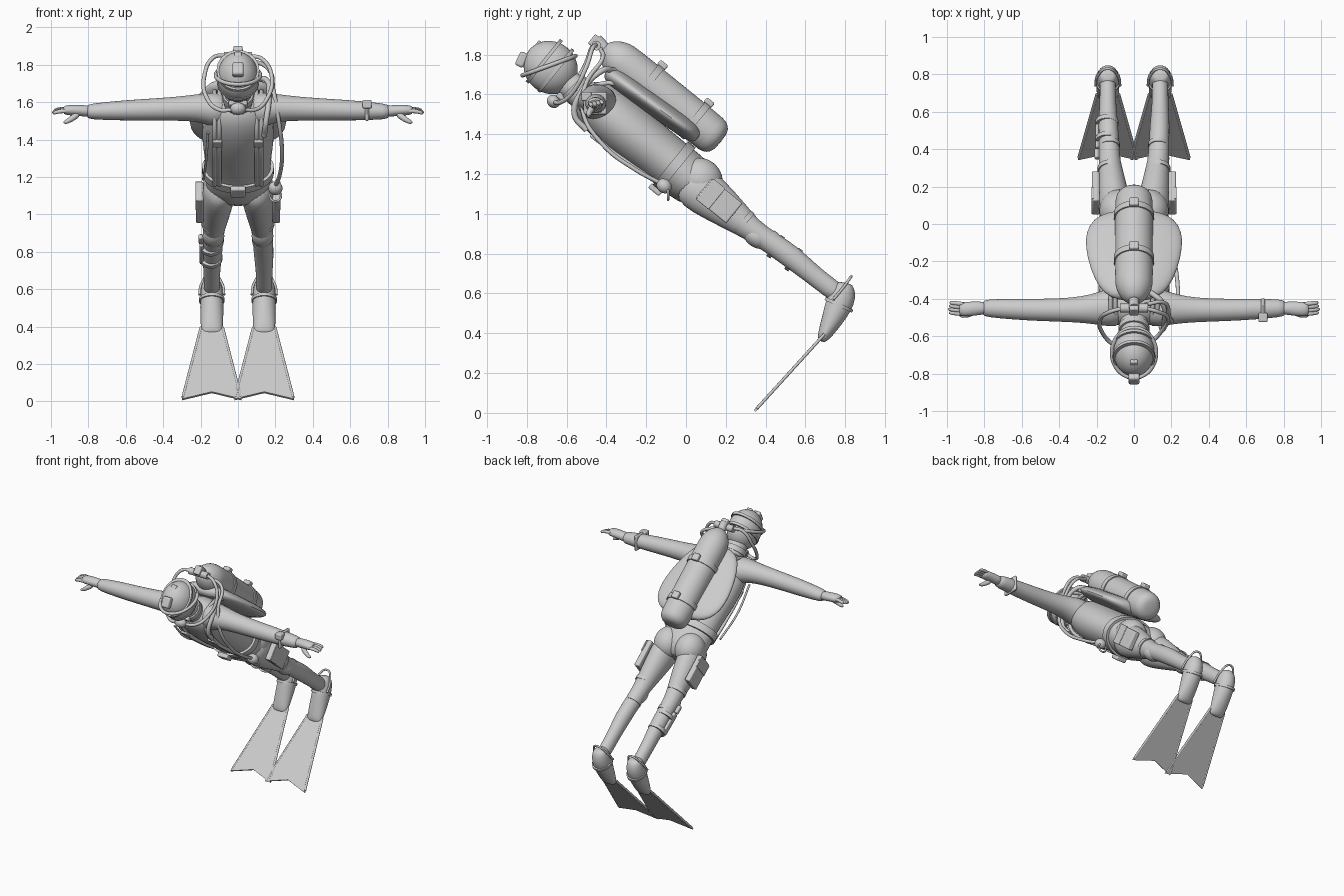
import bpy, bmesh, math
from mathutils import Vector, Matrix

if "Cube" in bpy.data.objects:
    bpy.data.objects.remove(bpy.data.objects["Cube"])

gray = bpy.data.materials.new("plain_gray")
gray.use_nodes = True
gray.diffuse_color = (0.6, 0.6, 0.6, 1)
gray.node_tree.nodes["Principled BSDF"].inputs["Base Color"].default_value = (0.6, 0.6, 0.6, 1)

TILT = -0.68
ROT = Matrix.Rotation(TILT, 3, 'X')


def body(x, s, t):
    """Point in the tilted body frame: s runs head to feet, t runs belly to back."""
    return ROT @ Vector((x, s, t))


def finish(name, bm, subdiv=0, bevel=0):
    bmesh.ops.recalc_face_normals(bm, faces=bm.faces)
    me = bpy.data.meshes.new(name)
    bm.to_mesh(me)
    bm.free()
    ob = bpy.data.objects.new(name, me)
    bpy.context.collection.objects.link(ob)
    me.materials.append(gray)
    if bevel:
        m = ob.modifiers.new("bevel", 'BEVEL')
        m.width, m.segments = bevel, 3
    if subdiv:
        ob.modifiers.new("smooth", 'SUBSURF').levels = subdiv
        ob.modifiers["smooth"].render_levels = subdiv
    bpy.ops.object.select_all(action='DESELECT')
    bpy.context.view_layer.objects.active = ob
    ob.select_set(True)
    bpy.ops.object.shade_smooth_by_angle(angle=math.radians(40))
    return ob


def loft(name, stations, ref=(1, 0, 0), sides=20, subdiv=1):
    """Skin elliptical rings given as (centre, half width along ref, half depth)."""
    bm = bmesh.new()
    pts = [Vector(c) for c, a, b in stations]
    rings = []
    for i, (c, a, b) in enumerate(stations):
        tan = (pts[min(i + 1, len(pts) - 1)] - pts[max(i - 1, 0)]).normalized()
        u = Vector(ref)
        u = (u - tan * u.dot(tan)).normalized()
        v = tan.cross(u)
        rings.append([bm.verts.new(pts[i] + u * a * math.cos(k * math.tau / sides)
                                   + v * b * math.sin(k * math.tau / sides)) for k in range(sides)])
    for r, q in zip(rings, rings[1:]):
        for k in range(sides):
            j = (k + 1) % sides
            bm.faces.new((r[k], r[j], q[j], q[k]))
    bm.faces.new(rings[0])
    bm.faces.new(rings[-1])
    return finish(name, bm, subdiv)


def band(name, p, q, a, b):
    return loft(name, [(p, a, b), (q, a, b)], sides=40, subdiv=0)


def ball(name, loc, size, rot=TILT):
    bm = bmesh.new()
    mat = Matrix.Translation(loc) @ Matrix.Rotation(rot, 4, 'X') @ Matrix.Diagonal((*size, 1))
    bmesh.ops.create_uvsphere(bm, u_segments=32, v_segments=20, radius=1, matrix=mat)
    return finish(name, bm)


def box(name, loc, size, rot=TILT, bevel=0.008):
    bm = bmesh.new()
    mat = Matrix.Translation(loc) @ Matrix.Rotation(rot, 4, 'X') @ Matrix.Diagonal((*size, 1))
    bmesh.ops.create_cube(bm, size=1, matrix=mat)
    return finish(name, bm, bevel=bevel)


def hose(name, pts, r=0.01, cyclic=False):
    cu = bpy.data.curves.new(name, 'CURVE')
    cu.dimensions, cu.bevel_depth, cu.bevel_resolution = '3D', r, 3
    cu.use_fill_caps = True
    sp = cu.splines.new('BEZIER')
    sp.bezier_points.add(len(pts) - 1)
    sp.use_cyclic_u = cyclic
    for bp, p in zip(sp.bezier_points, pts):
        bp.co = p
        bp.handle_left_type = bp.handle_right_type = 'AUTO'
    cu.materials.append(gray)
    ob = bpy.data.objects.new(name, cu)
    bpy.context.collection.objects.link(ob)


# Torso, neck and belt
loft("torso", [(body(0, s, t), a, b) for s, t, a, b in (
    (-1.43, .93, .05, .04), (-1.40, .93, .12, .09), (-1.34, .925, .18, .125), (-1.22, .92, .195, .145),
    (-1.08, .92, .195, .14), (-.94, .925, .18, .13), (-.8, .925, .175, .13),
    (-.7, .925, .18, .13), (-.63, .93, .15, .1), (-.59, .93, .08, .05))])
loft("neck", [((0, -.48, 1.56), .09, .09), ((0, -.56, 1.63), .07, .07), ((0, -.64, 1.69), .075, .075)])
band("neck_seal", (0, -.55, 1.615), (0, -.575, 1.64), .082, .082)
band("belt", body(0, -.85, .925), body(0, -.80, .925), .192, .142)
box("belt_buckle", body(0, -.825, .775), (.08, .07, .03))

# Head, hood seams, mask and mouthpiece
ball("head", (0, -.68, 1.735), (.11, .14, .13))
for i, (off, r) in enumerate(((-.035, .118), (.04, .118))):
    c = Vector((0, -.685, 1.745)) + ROT @ Vector((0, off, 0))
    e = ROT @ Vector((0, .009, 0))
    band("hood_strap_%d" % i, c - e, c + e, r - .004, .137)
c = Vector((0, -.685, 1.735))
hose("mask_rim", [c + Matrix.Rotation(.35, 3, 'X') @ Vector((.118 * math.cos(k * math.tau / 12),
     .142 * math.sin(k * math.tau / 12), .01)) for k in range(12)], .011, True)
box("head_lamp", (0, -.825, 1.775), (.06, .045, .075), -.45, .012)
box("lamp_bracket", (0, -.745, 1.84), (.04, .03, .06), -.6)
ball("mouthpiece", (0, -.665, 1.565), (.042, .035, .032))
box("mouthpiece_tube", (0, -.63, 1.59), (.1, .04, .03))

# Buoyancy wing: flat rounded outline following the back
wing = [(-1.39, .07, .02), (-1.375, .13, .04), (-1.32, .185, .052), (-1.2, .235, .052),
        (-1.05, .262, .052), (-.95, .258, .052), (-.87, .22, .05), (-.83, .15, .035), (-.82, .08, .02)]
loft("buoyancy_wing", [(body(0, s, 1.10 + (s + 1.1) * .06), a, b) for s, a, b in wing], sides=28)

# Tank, its bands and valve
loft("tank", [(body(0, s, 1.169), r, r) for s, r in (
    (-1.475, .03), (-1.46, .05), (-1.43, .078), (-1.38, .098), (-1.34, .102), (-1.1, .102), (-.8, .102),
    (-.76, .098), (-.73, .075), (-.72, .04))], sides=24)
for s in (-1.19, -.89):
    band("tank_band", body(0, s - .018, 1.169), body(0, s + .018, 1.169), .108, .108)
    box("band_buckle", body(0, s, 1.285), (.05, .05, .03))
loft("tank_valve", [(body(0, -1.47, 1.169), .028, .028), (body(0, -1.53, 1.18), .026, .026)], subdiv=0)
loft("valve_crossbar", [((-.075, -.45, 1.845), .024, .024), ((.075, -.45, 1.845), .024, .024)],
     ref=(0, 1, 0), subdiv=0)
box("first_stage", (0, -.455, 1.865), (.05, .05, .06))

# Hoses
hose("air_hose", [(-.06, -.45, 1.85), (-.13, -.47, 1.84), (-.18, -.51, 1.74), (-.17, -.58, 1.63),
                  (-.10, -.65, 1.56), (-.03, -.67, 1.56)], .011)
hose("spare_hose", [(.06, -.45, 1.85), (.13, -.47, 1.83), (.18, -.5, 1.74), (.15, -.57, 1.61),
                    (.09, -.63, 1.56), (.03, -.66, 1.56)], .011)
hose("gauge_hose", [(.06, -.43, 1.83), (.16, -.42, 1.78), (.19, -.5, 1.66), (.215, -.52, 1.52),
                    (.235, -.42, 1.35), (.225, -.25, 1.22), (.2, -.12, 1.15)], .011)
hose("inflator_hose", [(.08, -.36, 1.72), (.15, -.42, 1.72), (.165, -.52, 1.62), (.15, -.56, 1.5),
                       (.14, -.5, 1.42)], .015)
hose("waist_cord", [body(-.16, -1.3, .80), body(-.17, -1.1, .78), body(-.185, -.85, .84)], .007)
ball("gauge", (.2, -.11, 1.14), (.038, .04, .035))
hose("gauge_ring", [(.2 + .03 * math.cos(k), -.09, 1.1 + .03 * math.sin(k)) for k in (0, 1.57, 3.14, 4.71)],
     .006, True)

for side, label in ((1, "left"), (-1, "right")):
    # Shoulder harness
    for x, nm in ((.10, "inner"), (.125, "outer")):
        hose("%s_%s_harness" % (label, nm), [body(side * x, s, t) for s, t in (
            (-.84, .81), (-1.0, .795), (-1.2, .792), (-1.33, .83), (-1.40, .93), (-1.36, 1.03), (-1.28, 1.08))], .012)
    box(label + "_harness_clip", body(side * .11, -1.22, .785), (.05, .06, .02))
    # Arm, cuff and hand
    loft(label + "_arm", [((side * x, y, z), a, b) for x, y, z, a, b in (
        (.06, -.44, 1.55, .11, .10), (.15, -.45, 1.565, .10, .09), (.22, -.455, 1.57, .08, .073),
        (.33, -.46, 1.565, .065, .064), (.5, -.46, 1.56, .06, .058), (.65, -.455, 1.555, .056, .053),
        (.79, -.45, 1.55, .048, .042), (.81, -.45, 1.55, .038, .034))], ref=(0, 1, 0))
    loft(label + "_palm", [((side * x, y, z), a, b) for x, y, z, a, b in (
        (.78, -.45, 1.55, .034, .032), (.83, -.45, 1.555, .036, .03), (.88, -.455, 1.558, .04, .03),
        (.92, -.455, 1.558, .038, .026), (.935, -.455, 1.556, .03, .02))], ref=(0, 1, 0))
    for k in range(4):
        y, z = -.483 + .018 * k, 1.553 + .004 * k
        loft(label + "_finger", [((side * q, y + .1 * (q - .9), z - h), r, r) for q, h, r in (
            (.9, 0, .012), (.95, 0, .012), (.98, .008, .011), (.995 - .006 * abs(k - 1), .015, .006))],
            ref=(0, 1, 0), sides=10)
    loft(label + "_thumb", [((side * x, y, z), r, r) for x, y, z, r in (
        (.85, -.465, 1.54, .02), (.885, -.485, 1.515, .017), (.915, -.49, 1.495, .013),
        (.935, -.49, 1.49, .007))], ref=(0, 1, 0), sides=10)
    # Leg, buttock and knee pad
    ball(label + "_buttock", body(side * .085, -.68, .955), (.1, .115, .108))
    loft(label + "_leg", [((side * x, y, z), a, b) for x, y, z, a, b in (
        (.09, .0, 1.18, .08, .10), (.1, .06, 1.13, .09, .12), (.11, .14, 1.07, .086, .108),
        (.12, .25, .985, .07, .082), (.13, .33, .92, .058, .058), (.133, .42, .86, .054, .056),
        (.138, .53, .785, .054, .06), (.14, .63, .70, .045, .05), (.14, .72, .63, .043, .05),
        (.14, .79, .58, .045, .05))])
    ball(label + "_knee_pad", (side * .131, .35, .885), (.058, .075, .05))
    for p, q, w in (((.28, .965), (.30, .948), .069), ((.41, .87), (.43, .855), .058)):
        band(label + "_knee_trim", (side * .13, *p), (side * .13, *q), w - .004, w)
    # Thigh pocket
    box(label + "_thigh_pocket", (side * .205, .165, 1.065), (.04, .2, .13))
    box(label + "_pocket_flap", (side * .222, .125, 1.1), (.012, .08, .136), bevel=.004)
    # Foot pocket, heel strap and fin blade
    loft(label + "_foot", [((side * .14, y, z), a, b) for y, z, a, b in (
        (.80, .655, .03, .03), (.797, .64, .05, .05), (.787, .595, .06, .07), (.768, .54, .063, .07),
        (.735, .47, .063, .055), (.70, .40, .06, .038), (.683, .37, .055, .025), (.677, .36, .04, .012))])
    band(label + "_foot_rim", (side * .14, .772, .55), (side * .14, .765, .535), .068, .076)
    hose(label + "_heel_strap", [(side * .14 - .066, .74, .57), (side * .14 - .055, .79, .63),
         (side * .14, .83, .685), (side * .14 + .055, .79, .63), (side * .14 + .066, .74, .57)], .007)
    along, out = Vector((0, -.35, -.385)), Vector((0, .74, -.67))
    root = Vector((side * .14, .695, .395))
    bm = bmesh.new()
    outline = ((-.06, 0), (.06, 0), (.16, 1), (0, .9), (-.16, 1))
    f = bm.faces.new([bm.verts.new(root + Vector((x, 0, 0)) + along * v - out * .006) for x, v in outline])
    ext = bmesh.ops.extrude_face_region(bm, geom=[f])
    bmesh.ops.translate(bm, vec=out * .012, verts=[v for v in ext["geom"] if isinstance(v, bmesh.types.BMVert)])
    finish(label + "_fin_blade", bm)
    for e in (-1, 1):
        hose(label + "_fin_rib", [root + Vector((e * .058, 0, 0)), root + Vector((e * .155, 0, 0)) + along * .97], .008)

# Wrist instrument and calf knife
box("wrist_strap", (.69, -.455, 1.555), (.022, .118, .112), 0, .03)
box("wrist_instrument", (.69, -.5, 1.59), (.05, .05, .045), 0)
box("knife_sheath", (-.195, .47, .80), (.022, .17, .045), -.62)
box("knife_handle", (-.198, .375, .868), (.026, .06, .03), -.62)
for y, z in ((.45, .835), (.54, .77)):
    band("knife_strap", (-.145, y - .01, z + .007), (-.145, y + .01, z - .007), .062, .064)
